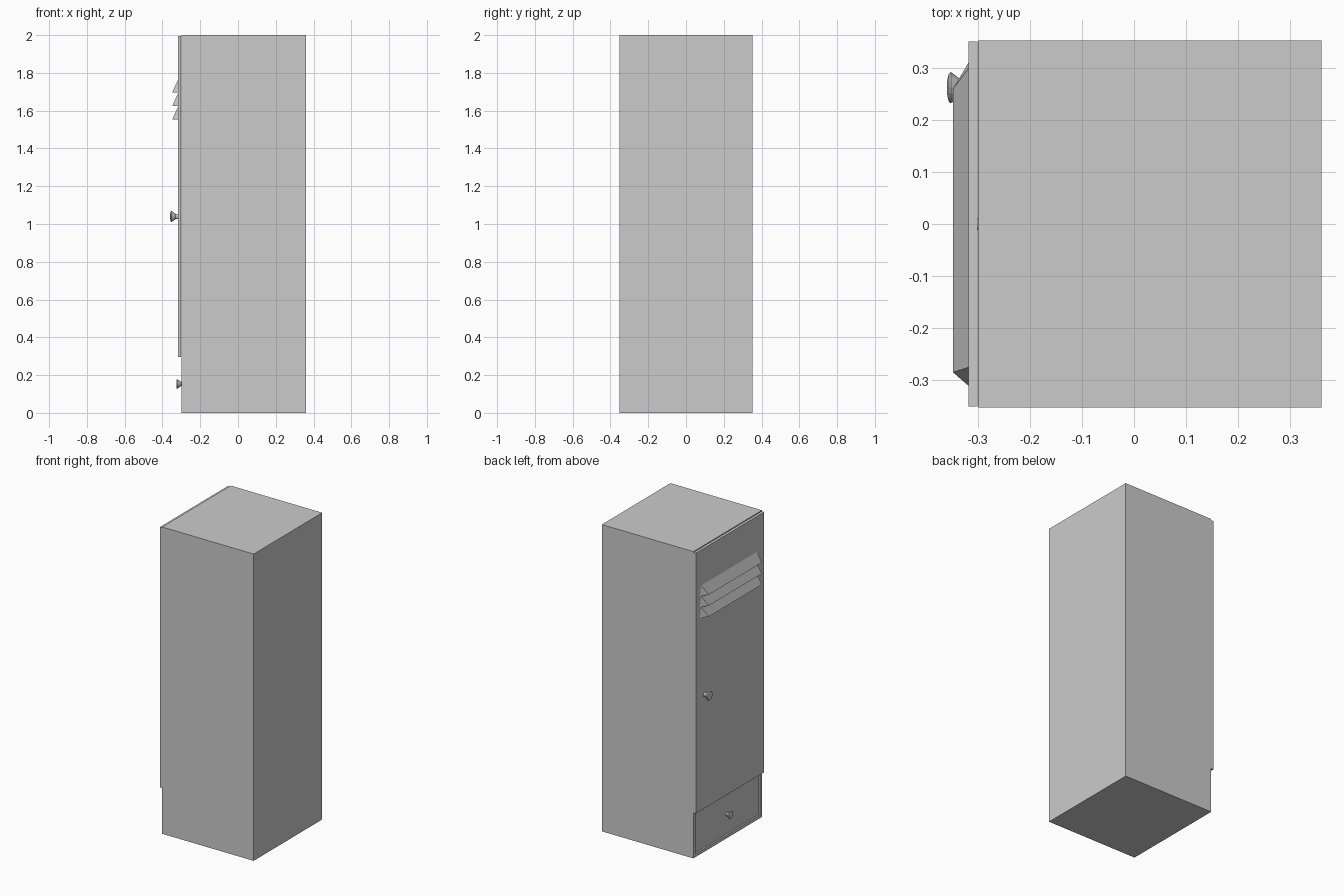
import bpy, bmesh, math

if "Cube" in bpy.data.objects:
    bpy.data.objects.remove(bpy.data.objects["Cube"])


def make_object(name, bm):
    bmesh.ops.recalc_face_normals(bm, faces=bm.faces[:])
    mesh = bpy.data.meshes.new(name)
    bm.to_mesh(mesh)
    bm.free()
    obj = bpy.data.objects.new(name, mesh)
    bpy.context.collection.objects.link(obj)
    return obj


def box(name, x0, x1, y0, y1, z0, z1):
    bm = bmesh.new()
    bmesh.ops.create_cube(bm, size=1)
    for v in bm.verts:
        v.co = ((x0 + x1) / 2 + v.co.x * (x1 - x0),
                (y0 + y1) / 2 + v.co.y * (y1 - y0),
                (z0 + z1) / 2 + v.co.z * (z1 - z0))
    return make_object(name, bm)


def knob(name, x, y, z, scale, sides=16):
    # flared knob revolved about x, pointing towards -x: (distance, radius)
    profile = [(0, .014), (.012, .014), (.030, .027), (.034, .030),
               (.038, .027), (.041, .014)]
    bm = bmesh.new()
    rings = []
    for d, r in profile:
        rings.append([bm.verts.new((x - d * scale,
                                    y + r * scale * math.cos(2 * math.pi * i / sides),
                                    z + r * scale * math.sin(2 * math.pi * i / sides)))
                      for i in range(sides)])
    for a, b in zip(rings, rings[1:]):
        for i in range(sides):
            j = (i + 1) % sides
            bm.faces.new((a[i], a[j], b[j], b[i]))
    bm.faces.new(rings[0])
    bm.faces.new(rings[-1])
    return make_object(name, bm)


def louver(name, top, bottom):
    # wedge with slanted ends
    x_wall, x_tip = -0.317, -0.348
    bm = bmesh.new()
    ends = []
    for y_top, y_bottom, y_tip in ((-0.275, -0.312, -0.285), (0.300, 0.312, 0.260)):
        ends.append([bm.verts.new(p) for p in ((x_wall, y_top, top),
                                               (x_wall, y_bottom, bottom),
                                               (x_tip, y_tip, bottom))])
    a, b = ends
    bm.faces.new(a)
    bm.faces.new(b)
    for i in range(3):
        j = (i + 1) % 3
        bm.faces.new((a[i], a[j], b[j], b[i]))
    return make_object(name, bm)


# cabinet body with a shallow drawer recess
body = box("cabinet_body", -0.30, 0.36, -0.353, 0.353, 0, 2)
cutter = box("recess_cutter", -0.40, -0.288, -0.333, 0.333, 0.02, 0.305)
cutter.hide_render = True
mod = body.modifiers.new("recess", 'BOOLEAN')
mod.operation = 'DIFFERENCE'
mod.solver = 'EXACT'
mod.object = cutter
bpy.context.view_layer.objects.active = body
bpy.ops.object.modifier_apply(modifier=mod.name)
bpy.data.objects.remove(cutter)

# drawer front sits inside the recess
box("drawer_front", -0.292, -0.287, -0.331, 0.331, 0.022, 0.300)

# door and vent louvers
box("door", -0.318, -0.301, -0.351, 0.351, 0.297, 1.994)
for i in range(3):
    top = 1.765 - i * 0.0715
    louver(f"vent_louver_{i + 1}", top, top - 0.068)

# knobs
knob("door_knob", -0.318, 0.262, 1.04, 1.0)
knob("drawer_knob", -0.292, 0.0, 0.153, 0.85)
bpy.data.objects["drawer_knob"].select_set(False)
